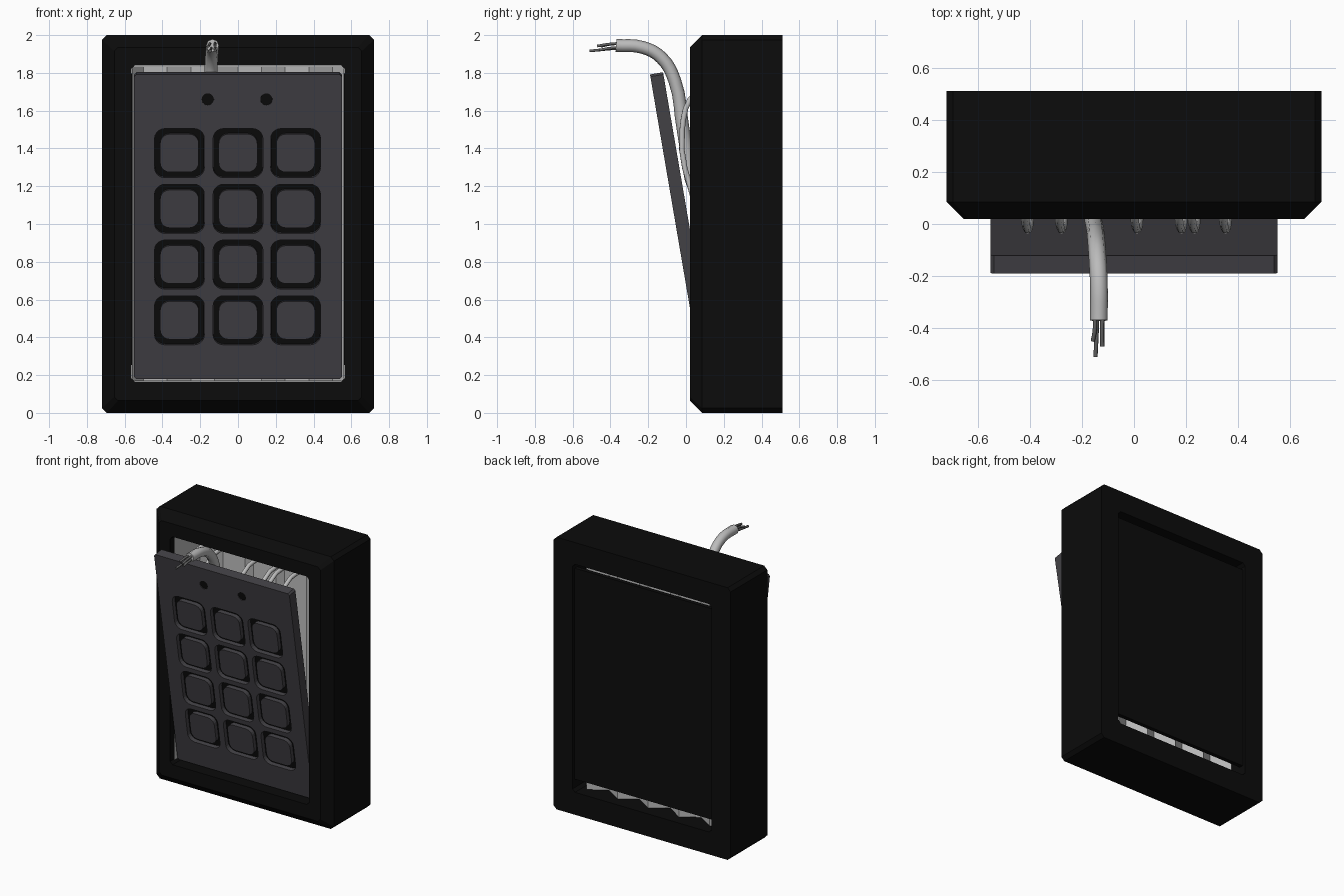
import bpy, bmesh, math
from mathutils import Matrix, Vector

if "Cube" in bpy.data.objects:
    bpy.data.objects.remove(bpy.data.objects["Cube"])


def material(name, rgb):
    m = bpy.data.materials.new(name)
    m.diffuse_color = (*rgb, 1)
    m.use_nodes = True
    m.node_tree.nodes["Principled BSDF"].inputs["Base Color"].default_value = m.diffuse_color
    return m


BLACK = material("black_housing", (0.0035, 0.0035, 0.0035))
GREY = material("dark_grey_keypad", (0.055, 0.053, 0.06))
LIGHT = material("light_grey", (0.5, 0.5, 0.5))
WIRE = material("wire_grey", (0.12, 0.12, 0.12))


def finish(name, bm, mat, matrix=None, normals=True):
    if normals:
        bmesh.ops.recalc_face_normals(bm, faces=bm.faces)
    me = bpy.data.meshes.new(name)
    bm.to_mesh(me)
    bm.free()
    me.materials.append(mat)
    ob = bpy.data.objects.new(name, me)
    if matrix:
        ob.matrix_world = matrix
    bpy.context.collection.objects.link(ob)
    return ob


def outline(hx, z0, z1, cut):
    """Rectangle with clipped corners, as (x, z) points."""
    return [(hx - cut, z0), (hx, z0 + cut), (hx, z1 - cut), (hx - cut, z1),
            (cut - hx, z1), (-hx, z1 - cut), (-hx, z0 + cut), (cut - hx, z0)]


def rounded(cx, cz, h, r, steps=5):
    """Rounded square, or a circle when r equals h."""
    pts = []
    for q in range(4):
        mid = math.radians(45 + 90 * q)
        ox = cx + math.copysign(h - r, math.cos(mid))
        oz = cz + math.copysign(h - r, math.sin(mid))
        for i in range(steps if r == h else steps + 1):
            a = math.radians(90 * q + 90 * i / steps)
            pts.append((ox + r * math.cos(a), oz + r * math.sin(a)))
    return pts


def prism(bm, pts, y0, y1):
    a = [bm.verts.new((x, y0, z)) for x, z in pts]
    b = [bm.verts.new((x, y1, z)) for x, z in pts]
    bm.faces.new(a)
    bm.faces.new(b[::-1])
    for i in range(len(pts)):
        j = (i + 1) % len(pts)
        bm.faces.new((a[i], b[i], b[j], a[j]))


def tube(name, pts, radius, mat, sides=2):
    cu = bpy.data.curves.new(name, 'CURVE')
    cu.dimensions = '3D'
    cu.bevel_depth = radius
    cu.bevel_resolution = sides
    cu.resolution_u = 4
    cu.use_fill_caps = True
    sp = cu.splines.new('BEZIER')
    sp.bezier_points.add(len(pts) - 1)
    for p, co in zip(sp.bezier_points, pts):
        p.co = co
        p.handle_left_type = p.handle_right_type = 'AUTO'
    cu.materials.append(mat)
    ob = bpy.data.objects.new(name, cu)
    bpy.context.collection.objects.link(ob)
    return ob


# Housing: chamfered frame open through the middle
bm = bmesh.new()
hole = outline(0.565, 0.165, 1.84, 0.02)
sections = [(hole, 0.02), (outline(0.655, 0.065, 1.935, 0.02), 0.02),
            (outline(0.72, 0, 2, 0.025), 0.085),
            (outline(0.72, 0, 2, 0.025), 0.51), (hole, 0.51)]
rings = [[bm.verts.new((x, y, z)) for x, z in pts] for pts, y in sections]
for a, b in zip(rings, rings[1:] + rings[:1]):
    for i in range(8):
        j = (i + 1) % 8
        bm.faces.new((a[i], a[j], b[j], b[i]))
finish("housing", bm, BLACK)

# Back cover, leaving a slot at top and bottom
bm = bmesh.new()
prism(bm, outline(0.565, 0.25, 1.80, 0.005), 0.46, 0.49)
finish("back_cover", bm, BLACK)

# Folded light lining inside the housing
prof = [(-0.56, 0.06), (-0.56, 0.36)]
prof += [(-0.5 + i / 16, 0.40 + 0.04 * math.cos(i * math.pi / 2)) for i in range(17)]
prof += [(0.56, 0.36), (0.56, 0.06)]
bm = bmesh.new()
low = [bm.verts.new((x, y, 0.17)) for x, y in prof]
top = [bm.verts.new((x, y, 1.835)) for x, y in prof]
for i in range(len(prof) - 1):
    bm.faces.new((low[i], top[i], top[i + 1], low[i + 1]))
finish("inner_lining", bm, LIGHT, normals=False)

# Keypad, tilted out at the top
TILT = math.radians(9.7)
M = Matrix.Translation((0, 0.085, 0.18)) @ Matrix.Rotation(TILT, 4, 'X')
C = math.cos(TILT)
KEYS = [(x, (z - 0.18) / C) for x in (-0.31, 0, 0.305) for z in (1.375, 1.08, 0.785, 0.49)]
LAMPS = [(x, (1.66 - 0.18) / C) for x in (-0.16, 0.15)]
bm = bmesh.new()
prism(bm, outline(0.55, 0, 1.635, 0.012), 0, 0.07)
plate = finish("keypad_plate", bm, GREY, M)

# Pockets for the keys and indicator holes
bm = bmesh.new()
for x, z in KEYS:
    prism(bm, rounded(x, z, 0.132, 0.055), -0.05, 0.04)
for x, z in LAMPS:
    prism(bm, rounded(x, z, 0.032, 0.032), -0.05, 0.04)
cutter = finish("pocket_cutter", bm, GREY, M)
cutter.hide_render = True
mod = plate.modifiers.new("pockets", 'BOOLEAN')
mod.operation = 'DIFFERENCE'
mod.solver = 'EXACT'
mod.object = cutter
bpy.context.view_layer.update()
bpy.context.view_layer.objects.active = plate
bpy.ops.object.modifier_apply(modifier=mod.name)
bpy.data.objects.remove(cutter)

# Black pocket floors and grey keys
bm = bmesh.new()
for x, z in KEYS:
    prism(bm, rounded(x, z, 0.131, 0.055), 0.03, 0.039)
for x, z in LAMPS:
    prism(bm, rounded(x, z, 0.0315, 0.0315), 0.004, 0.012)
finish("pocket_floors", bm, BLACK, M)
bm = bmesh.new()
for x, z in KEYS:
    prism(bm, rounded(x, z, 0.102, 0.05), 0, 0.032)
finish("keys", bm, GREY, M)

# Main cable looping out over the keypad
tube("cable", [(-0.16, 0.30, 0.85), (-0.16, 0.06, 1.15), (-0.15, -0.015, 1.5),
               (-0.145, -0.06, 1.76), (-0.14, -0.13, 1.88), (-0.135, -0.23, 1.935),
               (-0.135, -0.37, 1.945)], 0.034, LIGHT)

# Bare wires at the cable end
for i, (dx, dz, end) in enumerate([(-0.014, 0.01, -0.45), (0.014, 0.012, -0.47),
                                   (-0.006, -0.014, -0.51), (0.015, -0.01, -0.46)]):
    tube(f"wire_end_{i + 1}", [(-0.135 + dx, -0.35, 1.945 + dz),
                               (-0.137 + dx, -0.41, 1.94 + dz),
                               (-0.14 + dx * 1.3, end, 1.93 + dz)], 0.008, WIRE, 1)

# Loose wires between housing and keypad
for i, x in enumerate((-0.42, -0.29, 0.0, 0.17, 0.22, 0.34)):
    tube(f"loose_wire_{i + 1}", [(x, 0.36, 1.74), (x, 0.06, 1.70), (x + 0.01, -0.02, 1.5),
                                 (x + 0.02, 0.05, 1.1), (x, 0.2, 0.7)], 0.016, LIGHT, 1)
